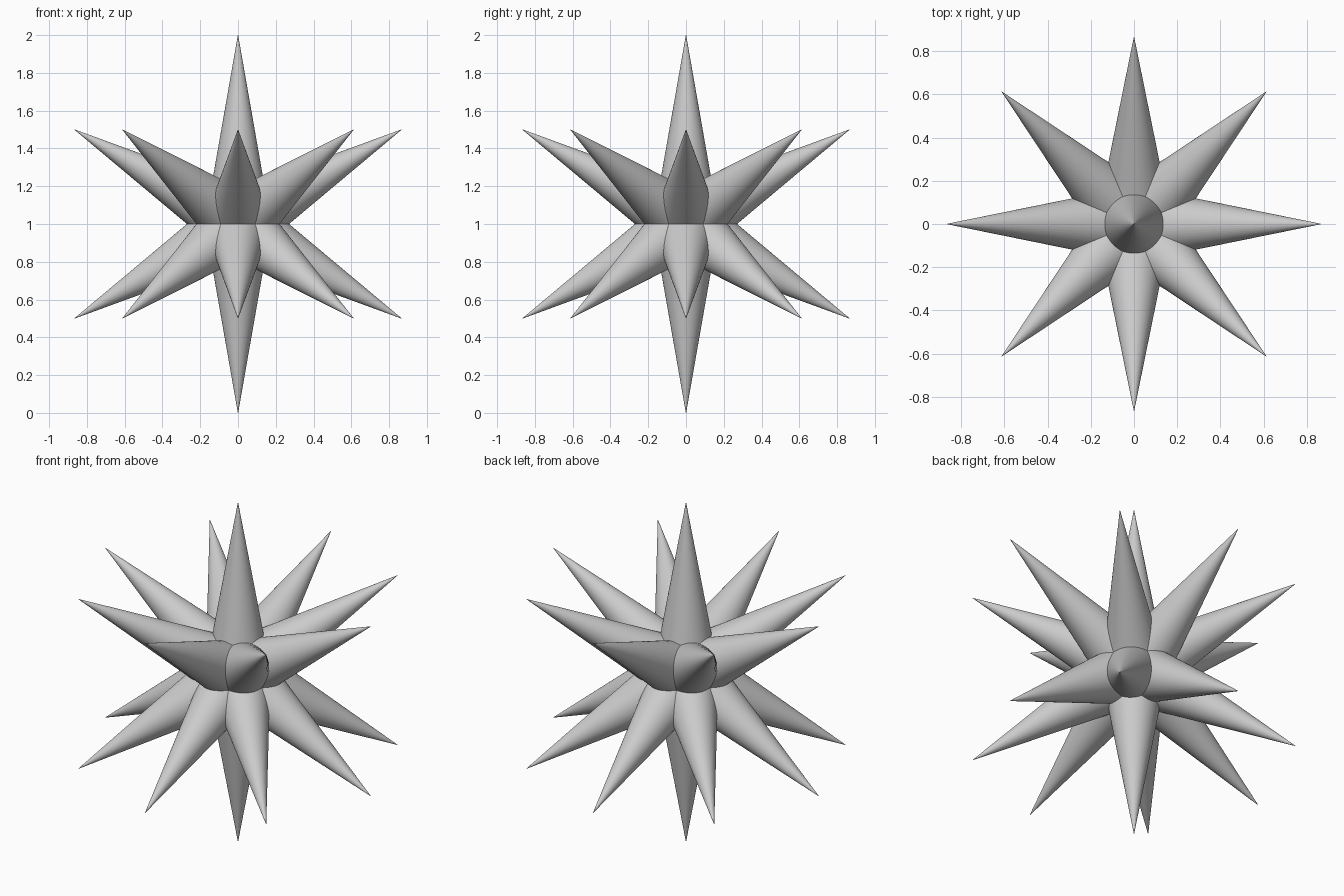
import bpy
import math
from mathutils import Vector

cube = bpy.data.objects.get("Cube")
if cube:
    bpy.data.objects.remove(cube, do_unlink=True)

CENTRE = Vector((0, 0, 1))
LENGTH = 1.0
BASE_RADIUS = 0.176
RAYS = 8
TILT = math.radians(30)

# Single plain grey finish
grey = bpy.data.materials.new("plain grey")
grey.use_nodes = True
colour = (0.6, 0.6, 0.6, 1)
grey.diffuse_color = colour
grey.node_tree.nodes["Principled BSDF"].inputs["Base Color"].default_value = colour


def add_spike(name, direction):
    """A long cone from the shared centre out along the direction."""
    bpy.ops.mesh.primitive_cone_add(
        vertices=48, radius1=BASE_RADIUS, radius2=0.0008, depth=LENGTH,
        location=CENTRE + direction * LENGTH / 2,
        rotation=direction.to_track_quat("Z", "Y").to_euler())
    spike = bpy.context.object
    spike.name = name
    spike.data.materials.append(grey)
    bpy.ops.object.shade_smooth_by_angle(angle=math.radians(30))


# Vertical spikes
add_spike("top_spike", Vector((0, 0, 1)))
add_spike("bottom_spike", Vector((0, 0, -1)))

# Two rings of tilted spikes, mirrored above and below the middle
for ring, side in (("upper", 1), ("lower", -1)):
    for i in range(RAYS):
        turn = math.tau * i / RAYS
        direction = Vector((math.cos(turn) * math.cos(TILT),
                            math.sin(turn) * math.cos(TILT),
                            side * math.sin(TILT)))
        add_spike(f"{ring}_spike_{i + 1}", direction)
